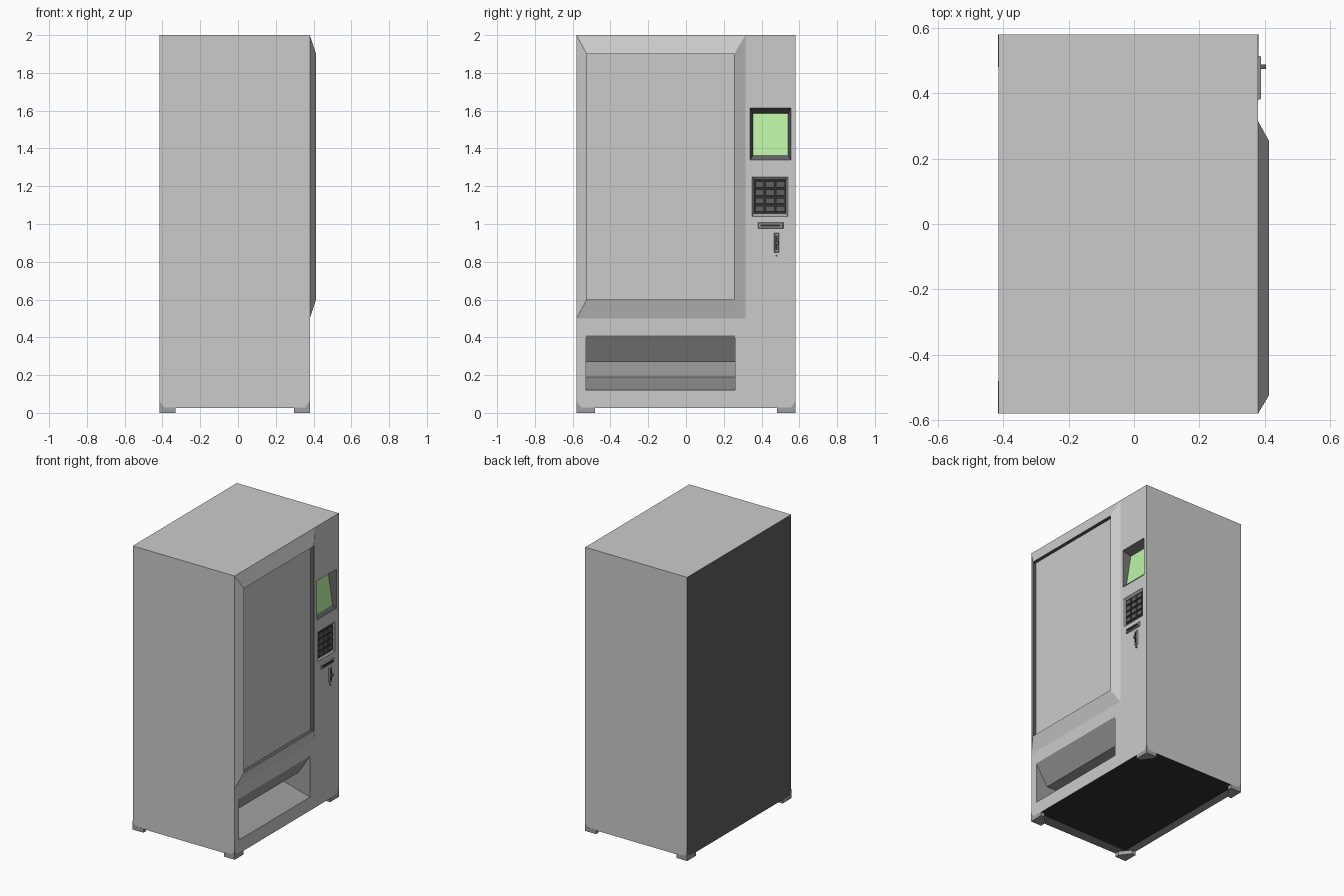
import bpy, bmesh
from math import pi
from mathutils import Matrix

if "Cube" in bpy.data.objects:
    bpy.data.objects.remove(bpy.data.objects["Cube"])


def material(name, r, g=None, b=None):
    m = bpy.data.materials.new(name)
    m.diffuse_color = (r, r if g is None else g, r if b is None else b, 1)
    m.use_nodes = True
    m.node_tree.nodes["Principled BSDF"].inputs["Base Color"].default_value = m.diffuse_color
    return m


GREY = material("casing_grey", 0.8)
MID = material("mid_grey", 0.35)
DARK = material("dark_grey", 0.12)
BLACK = material("black", 0.03)
GREEN = material("screen_green", 0.5, 0.9, 0.38)

BACK, FRONT, HALF, BASE, TOP = -0.415, 0.38, 0.58, 0.025, 2.0


def finish(name, bm, mats):
    me = bpy.data.meshes.new(name)
    bm.to_mesh(me)
    bm.free()
    for m in mats:
        me.materials.append(m)
    ob = bpy.data.objects.new(name, me)
    bpy.context.collection.objects.link(ob)
    return ob


def add_box(bm, x0, x1, y0, y1, z0, z1):
    mat = Matrix.Translation(((x0 + x1) / 2, (y0 + y1) / 2, (z0 + z1) / 2))
    mat = mat @ Matrix.Diagonal((x1 - x0, y1 - y0, z1 - z0, 1))
    bmesh.ops.create_cube(bm, size=1, matrix=mat)


def loft(name, rings, mats):
    """Join rectangles (y0, y1, z0, z1, x_bottom, x_top); one material per band plus the cap."""
    bm = bmesh.new()
    loops = [[bm.verts.new(p) for p in ((xb, y0, z0), (xb, y1, z0), (xt, y1, z1), (xt, y0, z1))]
             for y0, y1, z0, z1, xb, xt in rings]
    slots = list(dict.fromkeys(mats))
    for k, (a, b) in enumerate(zip(loops, loops[1:])):
        for i in range(4):
            j = (i + 1) % 4
            bm.faces.new((a[i], a[j], b[j], b[i])).material_index = slots.index(mats[k])
    bm.faces.new(loops[-1]).material_index = slots.index(mats[-1])
    return finish(name, bm, slots)


# Cabinet: box whose door side is a panel with openings
HATCH = (-0.53, 0.26, 0.12, 0.41)
KEYPAD = (0.35, 0.54, 1.04, 1.25)
SCREEN = (0.34, 0.555, 1.34, 1.615)
holes = (HATCH, KEYPAD, SCREEN)

bm = bmesh.new()
add_box(bm, BACK, FRONT, -HALF, HALF, BASE, TOP)
bm.normal_update()
bmesh.ops.delete(bm, geom=[f for f in bm.faces if f.normal.x > 0.9], context='FACES_ONLY')
bottom = [f for f in bm.faces if f.normal.z < -0.9]
for f in bm.faces:
    if f.normal.x < -0.9 or f.normal.z < -0.9:
        f.material_index = 1
inner = bottom[0]
bmesh.ops.inset_region(bm, faces=[inner], thickness=0.045)
for f in bm.faces:
    if f.normal.z < -0.9:
        f.material_index = 1
bmesh.ops.translate(bm, verts=inner.verts[:], vec=(0, 0, 0.025))
inner.material_index = 2
ys = sorted({-HALF, HALF} | {v for h in holes for v in h[:2]})
zs = sorted({BASE, TOP} | {v for h in holes for v in h[2:]})
for y0, y1 in zip(ys, ys[1:]):
    for z0, z1 in zip(zs, zs[1:]):
        cy, cz = (y0 + y1) / 2, (z0 + z1) / 2
        if not any(h[0] < cy < h[1] and h[2] < cz < h[3] for h in holes):
            bm.faces.new([bm.verts.new((FRONT, y, z))
                          for y, z in ((y0, z0), (y1, z0), (y1, z1), (y0, z1))])
bmesh.ops.remove_doubles(bm, verts=bm.verts[:], dist=1e-4)
finish("cabinet", bm, [GREY, DARK, BLACK])

# Display window: bevelled raised frame around a recessed pane
pane = (-0.525, 0.255, 0.6, 1.9)
loft("display_window",
     [(-HALF, 0.315, 0.5, TOP, FRONT, FRONT), (*pane, 0.413, 0.413), (*pane, 0.388, 0.388)],
     [GREY, DARK, GREY])

# Collection hatch: slanted flap, deep tray and sloping floor
bm = bmesh.new()
profile = [(FRONT, 0.41), (0.29, 0.27), (0.13, 0.27), (0.13, 0.19), (FRONT, 0.12)]
left, right = ([bm.verts.new((x, y, z)) for x, z in profile] for y in HATCH[:2])
for i in range(4):
    bm.faces.new((left[i], left[i + 1], right[i + 1], right[i]))
bm.faces.new(left[::-1])
bm.faces.new(right)
finish("collection_hatch", bm, [MID])

# Screen: black recess with a tilted green display
loft("screen", [(*SCREEN, FRONT, FRONT), (0.355, 0.54, 1.365, 1.585, 0.36, 0.325)],
     [DARK, GREEN])

# Keypad: shallow grey recess with a 3 x 4 block of keys
loft("keypad_recess", [(*KEYPAD, FRONT, FRONT), (0.36, 0.53, 1.055, 1.235, 0.368, 0.368)],
     [MID, BLACK])
bm = bmesh.new()
for col in range(3):
    for row in range(4):
        y, z = 0.445 + (col - 1) * 0.055, 1.145 + (row - 1.5) * 0.043
        add_box(bm, 0.366, 0.376, y - 0.023, y + 0.023, z - 0.015, z + 0.015)
finish("keypad_keys", bm, [DARK])


# Note and coin slots: raised plates with a slit
def slot(name, y0, y1, z0, z1, my, mz):
    e = 0.003
    slit = (y0 + my, y1 - my, z0 + mz, z1 - mz)
    loft(name, [(y0, y1, z0, z1, FRONT, FRONT),
                (y0 + e, y1 - e, z0 + e, z1 - e, 0.389, 0.389),
                (*slit, 0.389, 0.389), (*slit, 0.382, 0.382)],
         [MID, MID, BLACK, BLACK])


slot("note_slot", 0.38, 0.515, 0.975, 1.008, 0.014, 0.011)
slot("coin_slot", 0.467, 0.493, 0.848, 0.953, 0.008, 0.014)

# Coin lever and small lock
bm = bmesh.new()
add_box(bm, 0.381, 0.404, 0.474, 0.489, 0.892, 0.91)
finish("coin_lever", bm, [DARK])
bm = bmesh.new()
bmesh.ops.create_cone(bm, cap_ends=True, segments=8, radius1=0.006, radius2=0.006, depth=0.01,
                      matrix=Matrix.Translation((0.382, 0.48, 0.832)) @ Matrix.Rotation(pi / 2, 4, 'Y'))
finish("coin_lock", bm, [DARK])

# Feet: cut-corner pads with a triangular bracket wrapped on each cabinet corner
outline = [(0, 0), (0.085, 0), (0.085, 0.03), (0.03, 0.1), (0, 0.1)]
for sx, cx in ((1, BACK - 0.001), (-1, FRONT + 0.001)):
    for sy in (1, -1):
        bm = bmesh.new()

        def vert(u, v, z):
            return bm.verts.new((cx + sx * u, sy * (-HALF - 0.001 + v), z))

        low = [vert(u, v, 0) for u, v in outline]
        high = [vert(u, v, 0.028) for u, v in outline]
        bm.faces.new(low)
        bm.faces.new(high)
        for i in range(5):
            j = (i + 1) % 5
            bm.faces.new((low[i], low[j], high[j], high[i]))
        tip = [vert(0, 0, 0.065), vert(0, 0, 0.027), vert(0.026, 0, 0.027), vert(0, 0.026, 0.027)]
        for tri in ((0, 1, 2), (0, 2, 3), (0, 3, 1), (1, 3, 2)):
            bm.faces.new([tip[i] for i in tri])
        bmesh.ops.recalc_face_normals(bm, faces=bm.faces[:])
        finish(("back" if sx > 0 else "door") + ("_left" if sy > 0 else "_right") + "_foot", bm, [MID])
